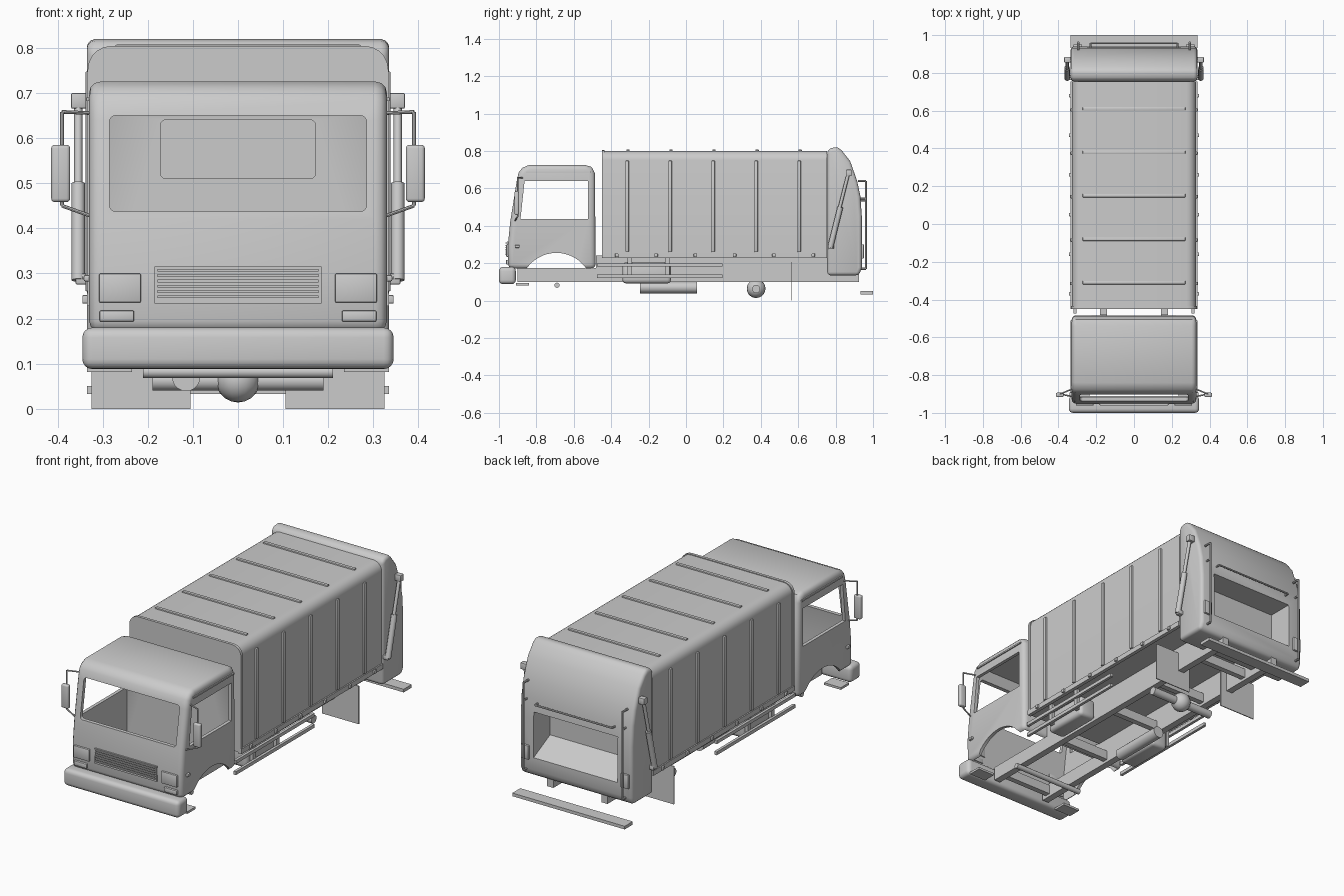
import bpy, bmesh, math
from mathutils import Vector

cube = bpy.data.objects.get("Cube")
if cube:
    bpy.data.objects.remove(cube)

grey = bpy.data.materials.new("plain_grey")
grey.use_nodes = True
grey.diffuse_color = (0.6, 0.6, 0.6, 1)
grey.node_tree.nodes["Principled BSDF"].inputs["Base Color"].default_value = (0.6, 0.6, 0.6, 1)
parts = []


def finish(name, bm):
    bmesh.ops.recalc_face_normals(bm, faces=bm.faces)
    mesh = bpy.data.meshes.new(name)
    bm.to_mesh(mesh)
    bm.free()
    ob = bpy.data.objects.new(name, mesh)
    bpy.context.collection.objects.link(ob)
    mesh.materials.append(grey)
    parts.append(ob)
    return ob


def apply(ob):
    deps = bpy.context.evaluated_depsgraph_get()
    mesh = bpy.data.meshes.new_from_object(ob.evaluated_get(deps))
    ob.modifiers.clear()
    ob.data = mesh


def prism(name, profile, lo, hi, axis="x", bevel=0, segments=3):
    """Extrude a closed outline along x (outline in y, z) or y (outline in x, z)."""
    def at(p, d):
        return (d, *p) if axis == "x" else (p[0], d, p[1])
    bm = bmesh.new()
    face = bm.faces.new([bm.verts.new(at(p, lo)) for p in profile])
    new = bmesh.ops.extrude_face_region(bm, geom=[face])["geom"]
    shift = Vector((hi - lo, 0, 0) if axis == "x" else (0, hi - lo, 0))
    bmesh.ops.translate(bm, vec=shift, verts=[g for g in new if isinstance(g, bmesh.types.BMVert)])
    ob = finish(name, bm)
    if bevel:
        mod = ob.modifiers.new("round", "BEVEL")
        mod.width, mod.segments, mod.limit_method = bevel, segments, "ANGLE"
        mod.angle_limit = math.radians(50)
        apply(ob)
    return ob


def box(name, x, y, z, bevel=0, segments=3):
    return prism(name, [(y[0], z[0]), (y[1], z[0]), (y[1], z[1]), (y[0], z[1])], *sorted(x),
                 bevel=bevel, segments=segments)


def rod(name, a, b, radius, sides=12):
    a, b = Vector(a), Vector(b)
    bm = bmesh.new()
    bmesh.ops.create_cone(bm, cap_ends=True, segments=sides, radius1=radius, radius2=radius,
                          depth=(b - a).length)
    turn = (b - a).to_track_quat("Z", "Y").to_matrix().to_4x4()
    turn.translation = (a + b) / 2
    bmesh.ops.transform(bm, matrix=turn, verts=bm.verts)
    return finish(name, bm)


def path(name, points, radius, sides=8):
    for a, b in zip(points, points[1:]):
        rod(name, a, b, radius, sides)


def cut(ob, cutters):
    for c in cutters:
        mod = ob.modifiers.new("cut", "BOOLEAN")
        mod.operation, mod.solver, mod.object = "DIFFERENCE", "EXACT", c
        apply(ob)
        parts.remove(c)
        bpy.data.objects.remove(c)


def rounded(w, h0, h1, r, top_only=False, n=5):
    """Outline in x, z with rounded corners."""
    pts = []
    for cx, cz, start in ((w - r, h1 - r, 0), (r - w, h1 - r, 90), (r - w, h0 + r, 180), (w - r, h0 + r, 270)):
        if top_only and start >= 180:
            pts.append((math.copysign(w, cx), h0))
            continue
        for i in range(n + 1):
            a = math.radians(start + 90 * i / n)
            pts.append((cx + r * math.cos(a), cz + r * math.sin(a)))
    return pts


# Cab shell, hollow and open below
cab = prism("cab", [(-.95, .17), (-.952, .3), (-.94, .42), (-.905, .64), (-.895, .685), (-.875, .71),
                    (-.84, .725), (-.54, .725), (-.505, .715), (-.487, .68), (-.483, .17)],
            -.33, .33, bevel=.025)
cut(cab, [
    prism("cavity", [(-.935, .1), (-.935, .3), (-.92, .42), (-.885, .64), (-.86, .7),
                     (-.52, .7), (-.5, .66), (-.5, .1)], -.312, .312),
    prism("windscreen_hole", rounded(.285, .437, .65, .015), -1.1, -.75, axis="y"),
    prism("back_window_hole", rounded(.172, .51, .64, .012), -.56, -.4, axis="y"),
    prism("side_window_hole", [(-.885, .435), (-.525, .435), (-.525, .64), (-.863, .64)], -.5, .5),
    rod("arch_hole", (-.5, -.693, .061), (.5, -.693, .061), .194, 48),
])

# Cab front details
box("bumper", (-.345, .345), (-1, -.91), (.088, .18), .022, 4)
box("grille_frame", (-.185, .185), (-.957, -.94), (.233, .315))
for i in range(6):
    z = .245 + i * .0118
    box("grille_slat", (-.178, .178), (-.964, -.95), (z, z + .006))

for s in (-1, 1):
    box("headlight", (s * .215, s * .308), (-.962, -.93), (.235, .3), .004, 2)
    box("indicator", (s * .23, s * .307), (-.962, -.93), (.193, .218), .004, 2)
    box("cab_step", (s * .235, s * .335), (-.91, -.84), (.082, .094))
    box("drip_strip", (s * .325, s * .336), (-.855, -.51), (.682, .69))
    box("cab_marker", (s * .32, s * .342), (-.915, -.89), (.282, .297), .004, 2)
    # Mirrors on bent arms
    path("mirror_arm", [(s * .32, -.87, .655), (s * .39, -.9, .658), (s * .39, -.9, .45),
                        (s * .32, -.915, .425)], .004)
    box("mirror", (s * .372, s * .414), (-.917, -.893), (.458, .585), .008)

# Container with ribs
prism("container", rounded(.328, .235, .8, .05, True), -.45, .755, axis="y")
prism("container_front_rim", rounded(.333, .235, .804, .052, True), -.45, -.435, axis="y")
for i in range(5):
    y = -.31 + i * .23
    box("roof_rib", (-.272, .272), (y - .009, y + .009), (.795, .807), .003, 2)
    for s in (-1, 1):
        box("side_rib", (s * .32, s * .338), (y - .014, y + .004), (.26, .748), .003, 2)
for s in (-1, 1):
    box("lower_rail", (s * .315, s * .335), (-.45, .755), (.228, .255))
    for i in range(6):
        y = -.37 + i * .21
        box("rail_marker", (s * .33, s * .345), (y - .009, y + .009), (.233, .252), .003, 2)

# Tailgate with a loading recess
tail = prism("tailgate", [(.755, .135), (.755, .8), (.775, .815), (.81, .822), (.835, .8), (.878, .745),
                          (.915, .64), (.932, .56), (.94, .45), (.94, .175), (.925, .135)],
             -.335, .335, bevel=.018)
cut(tail, [prism("recess", [(.8, .31), (.8, .485), (1.1, .485), (1.1, .22), (.94, .24)], -.25, .25)])
path("recess_handrail", [(-.23, .93, .535), (-.23, .957, .535), (.23, .957, .535), (.23, .93, .535)], .005)
box("rear_step", (-.335, .335), (.932, 1), (.033, .05))
for s in (-1, 1):
    path("grab_rail", [(s * .295, .92, .64), (s * .295, .962, .64), (s * .295, .962, .17),
                       (s * .295, .93, .17)], .006)
    rod("grab_rail_stay", (s * .295, .92, .545), (s * .295, .962, .545), .005, 8)
    box("tail_lamp", (s * .275, s * .32), (.93, .951), (.225, .3), .003, 2)
    # Lifting rams
    rod("ram_barrel", (s * .354, .772, .285), (s * .354, .825, .5), .015)
    rod("ram_rod", (s * .354, .82, .49), (s * .354, .868, .68), .009)
    box("ram_top_mount", (s * .335, s * .37), (.855, .885), (.665, .7), .004, 2)
    box("ram_foot_mount", (s * .325, s * .36), (.762, .79), (.275, .3), .004, 2)

# Chassis and running gear
for s in (-1, 1):
    box("chassis_rail", (s * .143, s * .18), (-.9, .925), (.1, .175))
    box("body_mount", (s * .143, s * .18), (-.48, .755), (.175, .24))
    box("mud_flap", (s * .105, s * .325), (.563, .568), (0, .205))
    box("side_tank", (s * .19, s * .29), (-.34, -.08), (.092, .205), .02)
    for z in (.13, .19):
        box("side_guard", (s * .305, s * .32), (-.475, .195), (z - .009, z + .009))
    for y in (-.3, -.1):
        box("guard_post", (s * .29, s * .308), (y - .012, y + .012), (.12, .235))
rod("front_axle", (-.21, -.69, .082), (.21, -.69, .082), .014)
rod("rear_axle", (-.19, .375, .062), (.19, .375, .062), .022, 16)
rod("air_tank", (-.115, -.245, .07), (-.115, .06, .07), .031, 20)
for y in (-.86, -.4, 0, .37, .7):
    box("cross_member", (-.145, .145), (y - .015, y + .015), (.115, .165))
bm = bmesh.new()
bmesh.ops.create_uvsphere(bm, u_segments=16, v_segments=10, radius=.05)
bmesh.ops.translate(bm, vec=(0, .375, .064), verts=bm.verts)
finish("differential", bm)

# Smooth shading with sharp edges kept
bpy.ops.object.select_all(action="DESELECT")
for ob in parts:
    ob.select_set(True)
bpy.context.view_layer.objects.active = parts[0]
bpy.ops.object.shade_smooth_by_angle(angle=math.radians(35))
